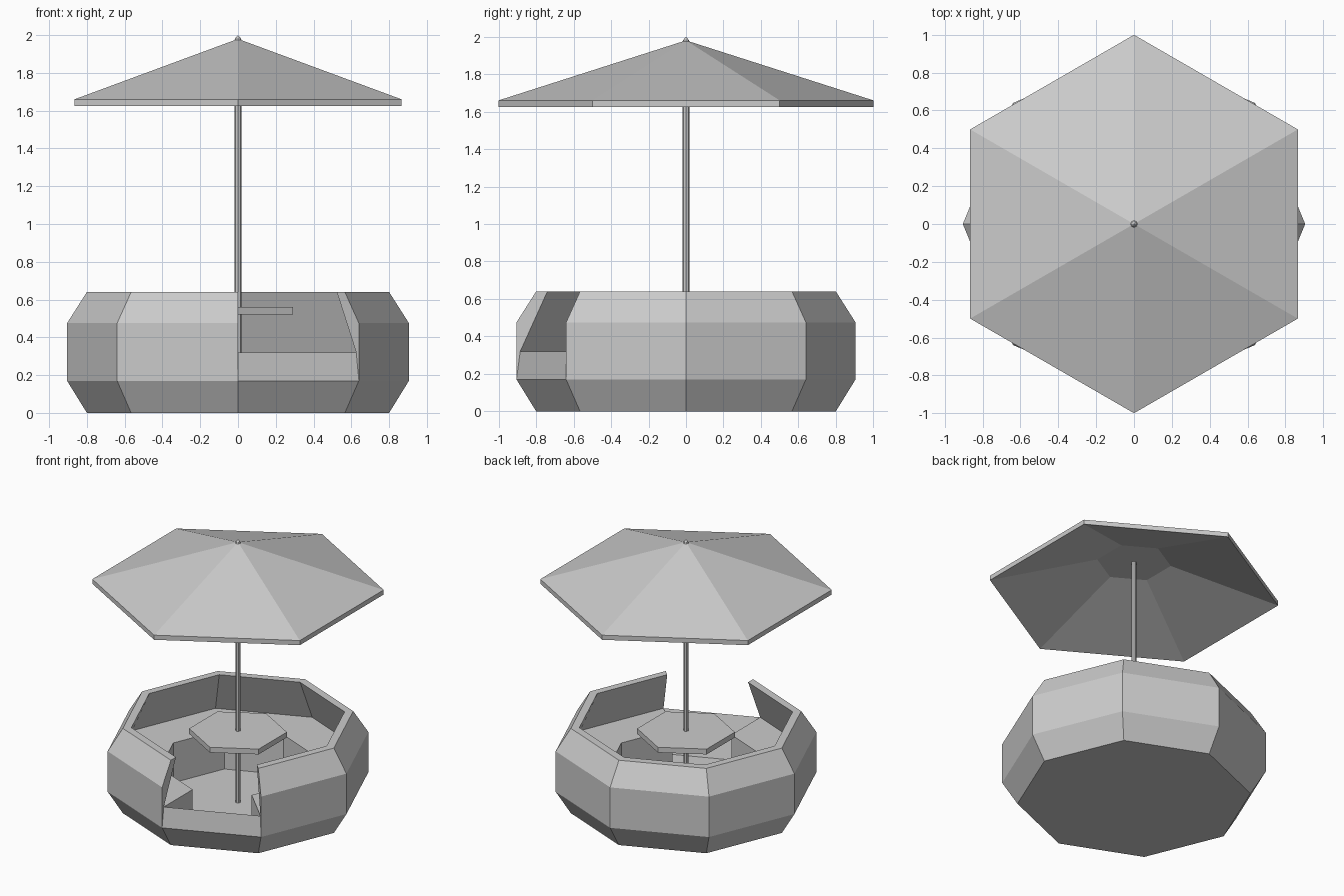
import bpy, bmesh, math

cube = bpy.data.objects.get("Cube")
if cube:
    bpy.data.objects.remove(cube, do_unlink=True)

grey = bpy.data.materials.new("plain_grey")
grey.use_nodes = True
colour = (0.6, 0.6, 0.6, 1)
grey.diffuse_color = colour
grey.node_tree.nodes["Principled BSDF"].inputs["Base Color"].default_value = colour


def sweep(name, sections, sides, phase=0):
    """Turn (profile, first step, step count, end cap extras) sections around z.
    Profiles run up the outside and down the inside; extras close an end cap."""
    bm = bmesh.new()
    for profile, first, count, extras in sections:
        def ring(points, step):
            a = math.radians(phase) + math.tau * step / sides
            return [bm.verts.new((r * math.cos(a), r * math.sin(a), z)) for r, z in points]

        rings = [ring(profile, first + i) for i in range(count + 1)]
        for a, b in zip(rings, rings[1:]):
            for i in range(len(profile) - 1):
                quad = [a[i], b[i], b[i + 1], a[i + 1]]
                if profile[i][0] == 0:
                    quad.remove(b[i])
                if profile[i + 1][0] == 0:
                    quad.remove(b[i + 1])
                bm.faces.new(quad)
        if extras is not None:
            bm.faces.new(rings[0] + ring(extras, first))
            bm.faces.new(list(reversed(rings[-1] + ring(extras, first + count))))
    bmesh.ops.remove_doubles(bm, verts=bm.verts[:], dist=0.0005)
    mesh = bpy.data.meshes.new(name)
    bm.to_mesh(mesh)
    bm.free()
    mesh.materials.append(grey)
    obj = bpy.data.objects.new(name, mesh)
    bpy.context.collection.objects.link(obj)
    return obj


# Shared heights and radii of the tub
SIDES = 8
knee, lip, top = 0.17, 0.32, 0.64
floor_z, floor_r, bench_r = 0.02, 0.79, 0.54
wide, sill_r = 0.905, 0.885
GATE = -2          # eighth of the ring left open as the entrance
AFTER = GATE + 1   # wall and bench fill the other seven

# Tub: underside, wall with open entrance, low sill
base = [(0, 0), (0.8, 0), (wide, knee)]
wall = [(wide, knee), (wide, 0.475), (0.8, top), (0.74, top), (sill_r, lip)]
sill = [(wide, knee), (sill_r, lip), (floor_r, floor_z)]
sweep("tub_base", [(base, 0, SIDES, None)], SIDES)
sweep("tub_wall", [(wall, AFTER, 7, [])], SIDES)
sweep("entrance_sill", [(sill, GATE, 1, None)], SIDES)

# Bench and floor
bench = [(sill_r, lip), (bench_r, lip), (bench_r, floor_z)]
sweep("bench", [(bench, AFTER, 7, [(floor_r, floor_z)])], SIDES)
sweep("floor", [([(bench_r, floor_z), (0, floor_z)], 0, SIDES, None),
                ([(floor_r, floor_z), (bench_r, floor_z)], GATE, 1, None)], SIDES)

# Table, pole, parasol
sweep("table", [([(0, 0.52), (0.335, 0.52), (0.335, 0.56), (0, 0.56)], 0, 6, None)], 6, 30)
ceiling = 1.863
sweep("pole", [([(0.018, floor_z), (0.018, ceiling)], 0, 8, None)], 8)
canopy = [(0, ceiling), (0.255, ceiling), (1, 1.625), (1, 1.66), (0, 1.98)]
sweep("canopy", [(canopy, 0, 6, None)], 6, 30)
sweep("finial", [([(0.02, 1.97), (0.013, 1.985), (0, 2.0)], 0, 8, None)], 8)
